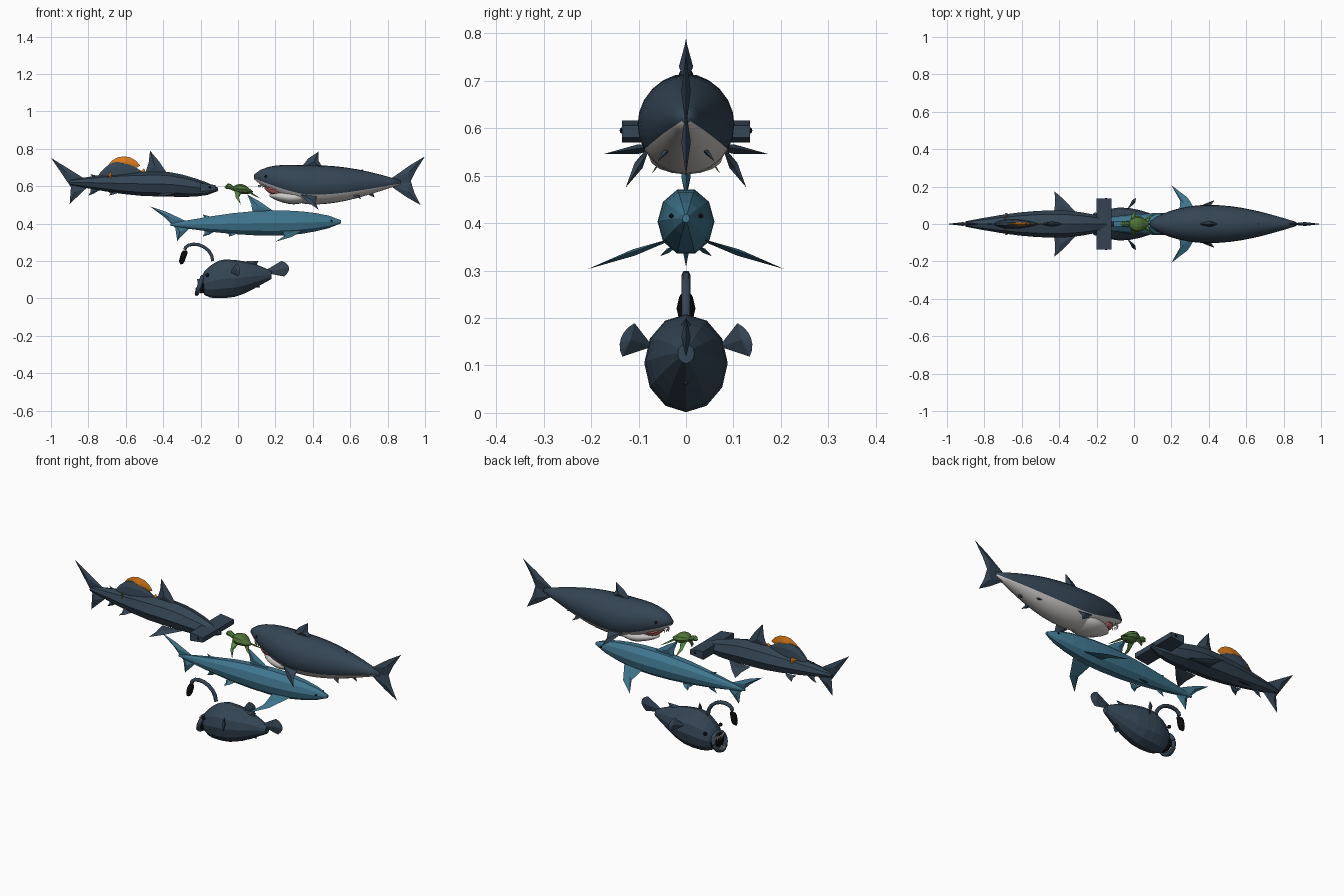
import bpy, bmesh, math
from mathutils import Vector

old = bpy.data.objects.get("Cube")
if old:
    bpy.data.objects.remove(old, do_unlink=True)


def material(name, red, green, blue):
    mat = bpy.data.materials.new(name)
    mat.use_nodes = True
    mat.diffuse_color = (red, green, blue, 1)
    mat.node_tree.nodes["Principled BSDF"].inputs["Base Color"].default_value = (red, green, blue, 1)
    return mat


SLATE = material("slate blue", .035, .06, .09)
BLUE = material("sea blue", .05, .18, .27)
WHITE = material("belly white", .6, .58, .56)
ORANGE = material("orange", .7, .2, .01)
GREEN = material("leaf green", .1, .24, .05)
SHELL = material("shell green", .08, .18, .04)
PINK = material("mouth pink", .5, .13, .12)
BLACK = material("black", .004, .004, .005)


def finish(name, bm, *mats, smooth=False):
    bmesh.ops.recalc_face_normals(bm, faces=bm.faces[:])
    mesh = bpy.data.meshes.new(name)
    for face in bm.faces:
        face.smooth = smooth
    bm.to_mesh(mesh)
    bm.free()
    for mat in mats:
        mesh.materials.append(mat)
    bpy.context.collection.objects.link(bpy.data.objects.new(name, mesh))


def body(name, nose, middle, tail, width, height, mat, stub=.1, sides=10, blunt=.6, belly=None, steps=5):
    """Spindle along x: rounded up from the nose, then tapering to the tail stub."""
    bm = bmesh.new()
    rings = []
    for i in range(2 * steps + 1):
        t = i / steps
        if t <= 1:
            start, end, u = nose, middle, max(t, .02)
            size = math.sin(u * math.pi / 2) ** blunt
        else:
            start, end, u = middle, tail, t - 1
            size = stub + (1 - stub) * math.cos(u * math.pi / 2)
        x = start[0] + (end[0] - start[0]) * u
        z = start[1] + (end[1] - start[1]) * u * u * (3 - 2 * u)
        angles = [math.tau * k / sides for k in range(sides)]
        rings.append([bm.verts.new((x, width * size * math.cos(a), z + height * size * math.sin(a)))
                      for a in angles])
    for ring, following in zip(rings, rings[1:]):
        for k in range(sides):
            j = (k + 1) % sides
            face = bm.faces.new((ring[k], ring[j], following[j], following[k]))
            low = math.sin(math.tau * (k + .5) / sides) < -.5
            face.material_index = int(low and belly is not None)
    bm.faces.new(rings[0])
    bm.faces.new(rings[-1])
    finish(name, bm, *([mat, belly] if belly else [mat]), smooth=sides > 12)


def blade(name, points, mat, thick):
    """Flat outline with a sharp rim, thickest at its middle."""
    bm = bmesh.new()
    middle = sum(points, Vector()) / len(points)
    edges = list(zip(points, points[1:] + points[:1]))
    normal = sum(((p - middle).cross(q - middle) for p, q in edges), Vector()).normalized()
    rim = [bm.verts.new(p) for p in points]
    for side in (-thick, thick):
        peak = bm.verts.new(middle + normal * side)
        for a, b in zip(rim, rim[1:] + rim[:1]):
            bm.faces.new((a, b, peak))
    finish(name, bm, mat)


def fin(name, front, back, tip, mat, thick=.01, sweep=.12):
    """Swept fin: leading edge bulges, trailing edge is hollow."""
    front, back, tip = Vector(front), Vector(back), Vector(tip)
    shift = (front - back) * sweep
    blade(name, [front, front.lerp(tip, .6) + shift, tip, back.lerp(tip, .5) + shift, back], mat, thick)


def upright_fin(name, front, back, tip, mat, **options):
    fin(name, *((x, 0, z) for x, z in (front, back, tip)), mat, **options)


def fin_pair(name, front, back, tip, mat, **options):
    for label, side in (("left", 1), ("right", -1)):
        fin(f"{name}_{label}", *((x, y * side, z) for x, y, z in (front, back, tip)), mat, **options)


def fan(name, root, along, across, mat, spread=40, thick=.01):
    """Rounded fan-shaped fin opening from a root."""
    angles = [math.radians(spread) * k / 3 for k in range(-3, 4)]
    arc = [Vector(root) + Vector(along) * math.cos(a) + Vector(across) * math.sin(a) for a in angles]
    blade(name, [Vector(root), *arc], mat, thick)


def eyes(name, x, y, z, radius):
    for label, side in (("left", y), ("right", -y)):
        bm = bmesh.new()
        bmesh.ops.create_icosphere(bm, subdivisions=2, radius=radius)
        bmesh.ops.translate(bm, verts=bm.verts[:], vec=(x, side, z))
        finish(f"{name}_{label}", bm, BLACK, smooth=True)


def teeth(name, x, depth, width, z, height, count):
    """Pointed teeth around a curved jaw opening towards -x."""
    bm = bmesh.new()
    for i in range(count):
        a = math.pi * (i + .5) / count
        foot = Vector((x + depth * (1 - math.sin(a)), width * math.cos(a), z))
        base = [bm.verts.new(foot + Vector((math.cos(t), math.sin(t), 0)) * abs(height) / 3)
                for t in (0, math.tau / 3, -math.tau / 3)]
        tip = bm.verts.new(foot + Vector((0, 0, height)))
        bm.faces.new(base)
        for a, b in zip(base, base[1:] + base[:1]):
            bm.faces.new((a, b, tip))
    finish(name, bm, WHITE)


def tube(name, points, mat, radius):
    curve = bpy.data.curves.new(name, "CURVE")
    curve.dimensions = "3D"
    curve.bevel_depth, curve.bevel_resolution, curve.use_fill_caps = radius, 1, True
    spline = curve.splines.new("POLY")
    spline.points.add(len(points) - 1)
    for point, place in zip(spline.points, points):
        point.co = (*place, 1)
    curve.materials.append(mat)
    bpy.context.collection.objects.link(bpy.data.objects.new(name, curve))


# White-bellied shark, facing -x
body("white_shark_body", (.08, .65), (.4, .607), (.87, .62), .102, .105, SLATE, sides=24, belly=WHITE, steps=8)
body("white_shark_jaw", (.165, .55), (.3, .54), (.45, .56), .078, .037, WHITE, sides=16)
body("white_shark_mouth", (.14, .59), (.2, .58), (.3, .57), .05, .03, PINK)
teeth("white_shark_upper_teeth", .11, .09, .04, .606, -.017, 13)
teeth("white_shark_lower_teeth", .18, .07, .045, .56, .015, 11)
eyes("white_shark_eye", .15, .048, .652, .008)
upright_fin("white_shark_dorsal", (.33, .69), (.46, .69), (.43, .785), SLATE, thick=.015)
upright_fin("white_shark_second_dorsal", (.62, .67), (.67, .65), (.67, .69), SLATE, thick=.005)
upright_fin("white_shark_anal_fin", (.68, .57), (.73, .58), (.73, .54), SLATE, thick=.005)
upright_fin("white_shark_tail_upper", (.81, .635), (.91, .6), (1, .76), SLATE, sweep=.05)
upright_fin("white_shark_tail_lower", (.81, .605), (.92, .64), (.975, .5), SLATE, sweep=.05)
fin_pair("white_shark_pectoral", (.33, .08, .56), (.42, .08, .55), (.43, .127, .475), SLATE)
fin_pair("white_shark_pelvic", (.6, .04, .56), (.65, .03, .56), (.66, .06, .53), SLATE, thick=.005)

# Hammer-headed shark, facing +x
body("hammerhead_body", (-.1, .583), (-.42, .612), (-.9, .62), .073, .067, SLATE, stub=.2, sides=8)
bm = bmesh.new()
bmesh.ops.create_cube(bm, size=2)
for vert in bm.verts:
    x, y, z = vert.co
    vert.co = (-.16 + .04 * x, .135 * y, .593 + (.018 - .005 * x) * z)
finish("hammerhead_head", bm, SLATE)
eyes("hammerhead_eye", -.15, .133, .595, .007)
upright_fin("hammerhead_dorsal", (-.36, .64), (-.5, .66), (-.47, .79), SLATE, thick=.014, sweep=.05)
upright_fin("hammerhead_second_dorsal", (-.72, .64), (-.78, .63), (-.79, .665), SLATE, thick=.005)
upright_fin("hammerhead_anal_fin", (-.74, .58), (-.79, .59), (-.8, .55), SLATE, thick=.005)
upright_fin("hammerhead_tail_upper", (-.82, .64), (-.89, .59), (-1, .752), SLATE, sweep=0)
upright_fin("hammerhead_tail_lower", (-.81, .59), (-.89, .64), (-.9, .505), SLATE, sweep=0)
fin_pair("hammerhead_pectoral", (-.3, .05, .565), (-.43, .05, .56), (-.425, .175, .545), SLATE, sweep=.05)
fin_pair("hammerhead_pelvic", (-.63, .03, .57), (-.69, .02, .57), (-.69, .06, .55), SLATE, thick=.005)

# Small reef fish beside the hammerhead's back
body("reef_fish_body", (-.755, .64), (-.65, .66), (-.51, .67), .025, .073, SLATE)
fan("reef_fish_dorsal", (-.61, 0, .66), (0, 0, .1), (.1, 0, 0), ORANGE, spread=60)
fan("reef_fish_tail", (-.53, 0, .67), (.035, 0, 0), (0, 0, .04), ORANGE, thick=.005)
for label, side in (("left", 1), ("right", -1)):
    fan(f"reef_fish_pectoral_{label}", (-.695, .02 * side, .66), (.02, .03 * side, 0), (0, 0, .03), ORANGE, thick=.004)

# Slender blue shark, facing +x
body("blue_shark_body", (.557, .41), (.2, .403), (-.36, .395), .06, .071, BLUE)
upright_fin("blue_shark_dorsal", (.2, .46), (.08, .45), (.05, .556), BLUE, sweep=.05)
upright_fin("blue_shark_second_dorsal", (-.12, .42), (-.18, .41), (-.19, .45), BLUE, thick=.005)
upright_fin("blue_shark_anal_fin", (-.12, .36), (-.18, .37), (-.19, .33), BLUE, thick=.005)
upright_fin("blue_shark_tail_upper", (-.27, .41), (-.33, .37), (-.47, .492), BLUE, sweep=.1)
upright_fin("blue_shark_tail_lower", (-.26, .375), (-.34, .41), (-.325, .308), BLUE, sweep=0)
fin_pair("blue_shark_pectoral", (.35, .04, .365), (.24, .04, .36), (.2, .207, .303), BLUE, thick=.007, sweep=.25)
fin_pair("blue_shark_pelvic", (0, .03, .35), (-.06, .02, .35), (-.05, .055, .33), BLUE, thick=.005)
eyes("blue_shark_eye", .5, .031, .415, .005)

# Turtle, facing -x
body("turtle_shell", (-.03, .59), (.02, .585), (.08, .57), .044, .028, SHELL, steps=3)
body("turtle_head", (-.072, .595), (-.05, .6), (-.015, .585), .015, .015, GREEN, stub=.7, sides=8, steps=3)
eyes("turtle_eye", -.058, .013, .6, .003)
fin_pair("turtle_front_flipper", (-.02, .02, .58), (.02, .02, .57), (.015, .073, .503), GREEN, thick=.006, sweep=.3)
fin_pair("turtle_back_flipper", (.05, .02, .57), (.075, .01, .565), (.12, .055, .535), GREEN, thick=.005, sweep=.3)

# Anglerfish, facing -x, with gaping lips
body("angler_body", (-.205, .08), (-.07, .105), (.18, .125), .088, .103, SLATE, stub=.2, sides=12, blunt=.4)
body("angler_mouth", (-.212, .07), (-.2, .07), (-.12, .07), .05, .045, BLACK)
lips = [math.tau * k / 16 for k in range(17)]
tube("angler_lips", [(-.205 + .015 * math.sin(a), .05 * math.cos(a), .07 + .045 * math.sin(a)) for a in lips], SLATE, .012)
teeth("angler_upper_teeth", -.215, .02, .04, .105, -.025, 9)
teeth("angler_lower_teeth", -.225, .02, .04, .035, .025, 9)
eyes("angler_eye", -.165, .067, .125, .01)
fan("angler_tail", (.13, 0, .14), (.143, 0, .025), (-.01, 0, .065), SLATE)
upright_fin("angler_dorsal", (0, .19), (.12, .16), (.11, .2), SLATE)
upright_fin("angler_anal_fin", (.03, .06), (.12, .09), (.12, .06), SLATE)
for label, side in (("left", 1), ("right", -1)):
    fan(f"angler_pectoral_{label}", (-.04, .07 * side, .14), (.05, .067 * side, .018), (-.01, -.02 * side, .055), SLATE)
arch = [math.pi * k / 8 for k in range(9)]
tube("angler_stalk", [(-.21 + .075 * math.cos(a), 0, .2 + .06 * a / math.pi + .057 * math.sin(a)) for a in arch], SLATE, .01)
body("angler_lure", (-.315, .2), (-.295, .22), (-.27, .245), .02, .035, BLACK, sides=8, steps=3)
